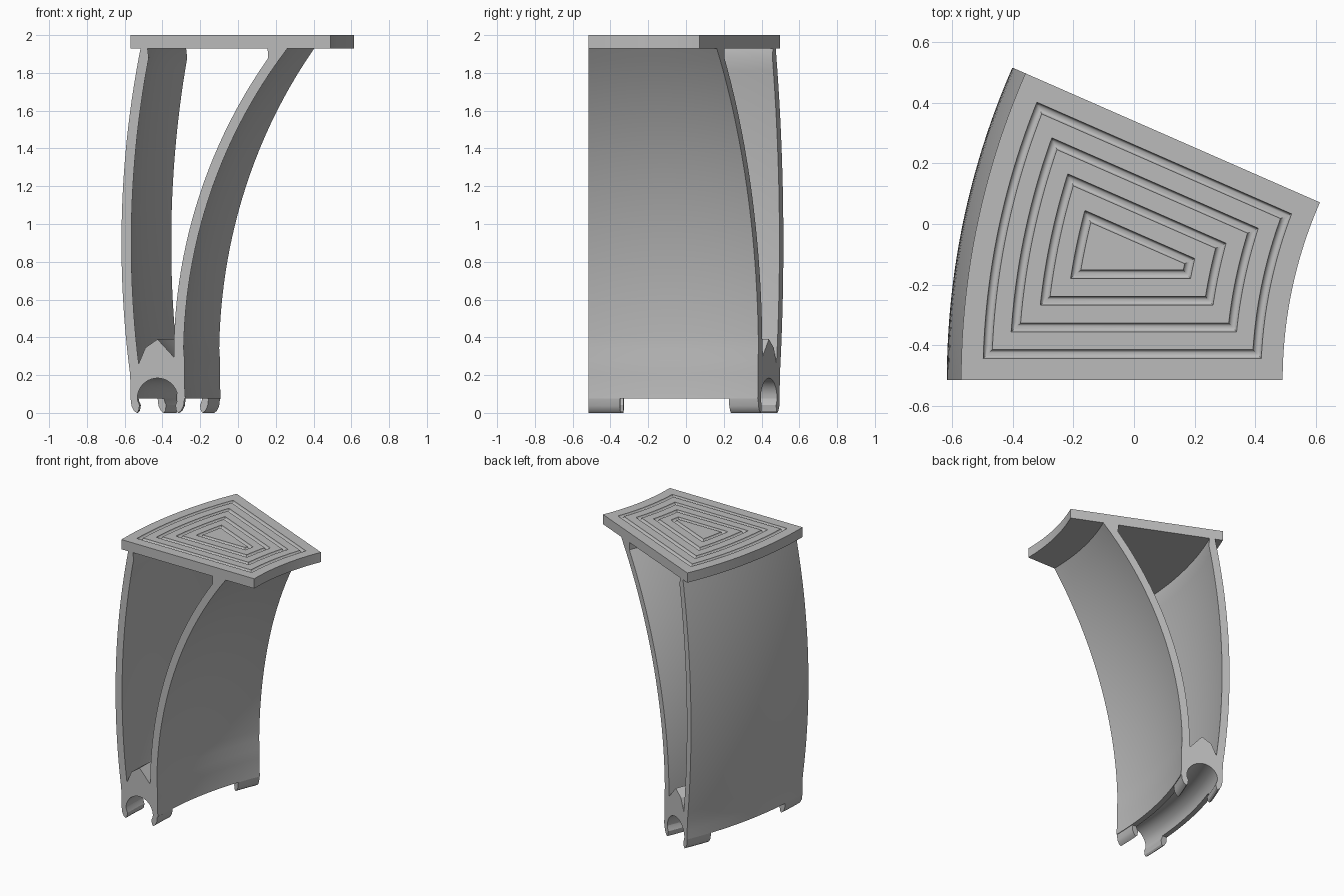
import bpy, bmesh
from math import sin, cos, asin, sqrt, pi, radians

old = bpy.data.objects.get("Cube")
if old:
    bpy.data.objects.remove(old, do_unlink=True)

# Everything is swept about one vertical axis
AX, AY = 1.95, -0.515
SWEEP = radians(23.67)
R_IN, R_OUT = 1.46, 2.52
CX, CZ = -0.426, 0.077      # clip bore centre
BORE, RIM = 0.107, 0.143

grey = bpy.data.materials.new("plain grey")
grey.use_nodes = True
grey.diffuse_color = (0.5, 0.5, 0.5, 1)
grey.node_tree.nodes["Principled BSDF"].inputs["Base Color"].default_value = (0.5, 0.5, 0.5, 1)


def polar(r, a, z):
    return (AX - r * cos(a), AY + r * sin(a), z)


def loft(name, loops, closed_ends=True):
    """Skin a row of equal point loops and cap both ends."""
    bm = bmesh.new()
    rows = [[bm.verts.new(p) for p in loop] for loop in loops]
    n = len(rows[0])
    for a, b in zip(rows, rows[1:]):
        for i in range(n):
            j = (i + 1) % n
            bm.faces.new((a[i], a[j], b[j], b[i]))
    bm.faces.new(rows[0])
    bm.faces.new(rows[-1])
    bmesh.ops.recalc_face_normals(bm, faces=bm.faces)
    mesh = bpy.data.meshes.new(name)
    bm.to_mesh(mesh)
    bm.free()
    mesh.materials.append(grey)
    obj = bpy.data.objects.new(name, mesh)
    bpy.context.collection.objects.link(obj)
    bpy.ops.object.select_all(action='DESELECT')
    obj.select_set(True)
    bpy.context.view_layer.objects.active = obj
    bpy.ops.object.shade_smooth_by_angle(angle=radians(30))
    return obj


def sweep(name, profile, a0, a1, steps):
    return loft(name, [[polar(AX - x, a0 + (a1 - a0) * k / steps, z) for x, z in profile]
                       for k in range(steps + 1)])


def span(a, b, n):
    return [a + (b - a) * i / n for i in range(n + 1)]


# Outlines of the two bowed walls, as x at a given height
def outer_wall(z, inset=0):
    return -0.617 + 5.3 - sqrt((5.3 - inset) ** 2 - (z - 0.9) ** 2)


def inner_wall(z, grow=0):
    return 2.402 - sqrt((2.69 + grow) ** 2 - (z - 0.3) ** 2)


# Support: two walls joined by a hub with an arched channel
TOP = 1.93
body = [(max(outer_wall(z), -0.617) if z > 0.2 else -0.569, z) for z in span(TOP, CZ, 28)]
body += [(CX + BORE * cos(t), CZ + BORE * sin(t)) for t in span(pi, 0, 20)]
body += [(max(inner_wall(z), -0.283) if z < 0.3 else inner_wall(z), z) for z in span(CZ, TOP, 28)]
body += [(0.157, TOP)]
body += [(inner_wall(z, 0.052), z) for z in span(1.877, 0.296, 24)]
body += [(CX, 0.39), (-0.49, 0.345)]
body += [(outer_wall(z, 0.052), z) for z in span(0.26, 1.88, 24)]
body += [(-0.479, TOP)]
sweep("curved_support", body, 0, SWEEP, 32)

# Snap clips under both ends of the channel
jaw = [(RIM, 0), (0.138, -0.04), (0.125, -0.066), (0.11, -CZ), (0.1, -0.066),
       (0.095, -0.036), (0.104, -0.015), (BORE, 0)]
CLIP = radians(4.25)
for end, a0 in (("front", 0), ("back", SWEEP - CLIP)):
    for side, s in (("outer", -1), ("inner", 1)):
        sweep(f"{end}_{side}_clip", [(CX + s * x, CZ + z) for x, z in jaw], a0, a0 + CLIP, 6)


# Top plate: inset outlines, dipping down at each groove
def outline(d, z, n=32):
    loop = []
    for r, flip in ((R_OUT - d, False), (R_IN + d, True)):
        a = asin(d / r)
        angles = span(a, SWEEP - a, n)
        loop += [polar(r, t, z) for t in (reversed(angles) if flip else angles)]
    return loop


loops = [outline(0, TOP), outline(0, 2)]
GROOVE = 0.0145
for k in range(4):
    mid = 0.072 + 0.0877 * k + GROOVE
    loops += [outline(mid - GROOVE * cos(t), 2 - GROOVE * sin(t)) for t in span(0, pi, 8)]
loft("grooved_top_plate", loops)
